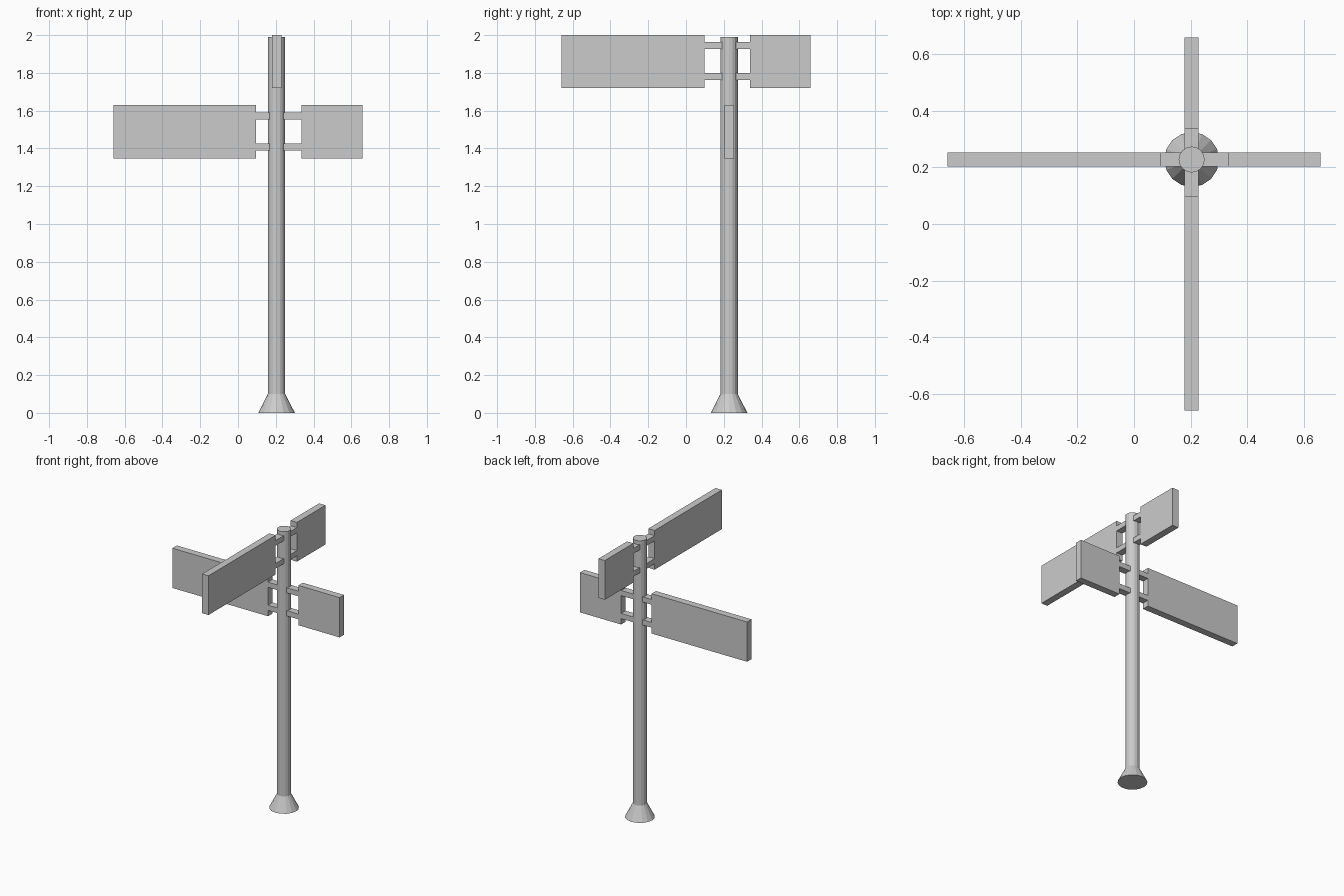
import bpy
from mathutils import Vector

if "Cube" in bpy.data.objects:
    bpy.data.objects.remove(bpy.data.objects["Cube"])

# Single painted-metal colour
grey = bpy.data.materials.new("light_grey")
grey.use_nodes = True
colour = (0.6, 0.6, 0.6, 1)
grey.diffuse_color = colour
grey.node_tree.nodes["Principled BSDF"].inputs["Base Color"].default_value = colour

PX, PY = 0.204, 0.228       # pole axis
SIDES = 16
POLE_R, BASE_R = 0.046, 0.097
THICK = 0.05                # sign and bracket thickness


def finish(name):
    obj = bpy.context.object
    obj.name = name
    obj.data.materials.append(grey)
    return obj


def round_part(name, r1, r2, z0, z1):
    bpy.ops.mesh.primitive_cone_add(vertices=SIDES, radius1=r1, radius2=r2,
                                    depth=z1 - z0, location=(PX, PY, (z0 + z1) / 2))
    return finish(name)


def slab(name, axis, a0, a1, z0, z1):
    """Box spanning a0..a1 along the axis, centred on the pole across it."""
    centre = Vector((PX, PY, (z0 + z1) / 2))
    size = Vector((THICK, THICK, z1 - z0))
    centre[axis] = (a0 + a1) / 2
    size[axis] = a1 - a0
    bpy.ops.mesh.primitive_cube_add(size=1, location=centre)
    obj = finish(name)
    obj.data.transform(obj.matrix_world.Diagonal(size).to_4x4())
    return obj


def sign_pair(level, axis, z0, z1, long_end, long_inner, short_inner, short_end):
    """Long and short panel on opposite sides, each held by two brackets."""
    mid = (PX, PY)[axis]
    slab(level + "_long_sign", axis, long_end, long_inner, z0, z1)
    slab(level + "_short_sign", axis, short_inner, short_end, z0, z1)
    for part, dz in (("lower", 0.042), ("upper", 0.206)):
        bottom, top = z0 + dz, z0 + dz + 0.037
        slab(f"{level}_long_{part}_bracket", axis, long_inner, mid - 0.03, bottom, top)
        slab(f"{level}_short_{part}_bracket", axis, mid + 0.03, short_inner, bottom, top)


# Post and flared foot
round_part("base", BASE_R, POLE_R, 0, 0.1)
round_part("pole", POLE_R, POLE_R, 0.1, 1.99)

# Crossed pairs of street signs
sign_pair("lower", 0, 1.346, 1.63, -0.66, 0.095, 0.335, 0.66)
sign_pair("upper", 1, 1.72, 2.0, -0.66, 0.098, 0.338, 0.66)
